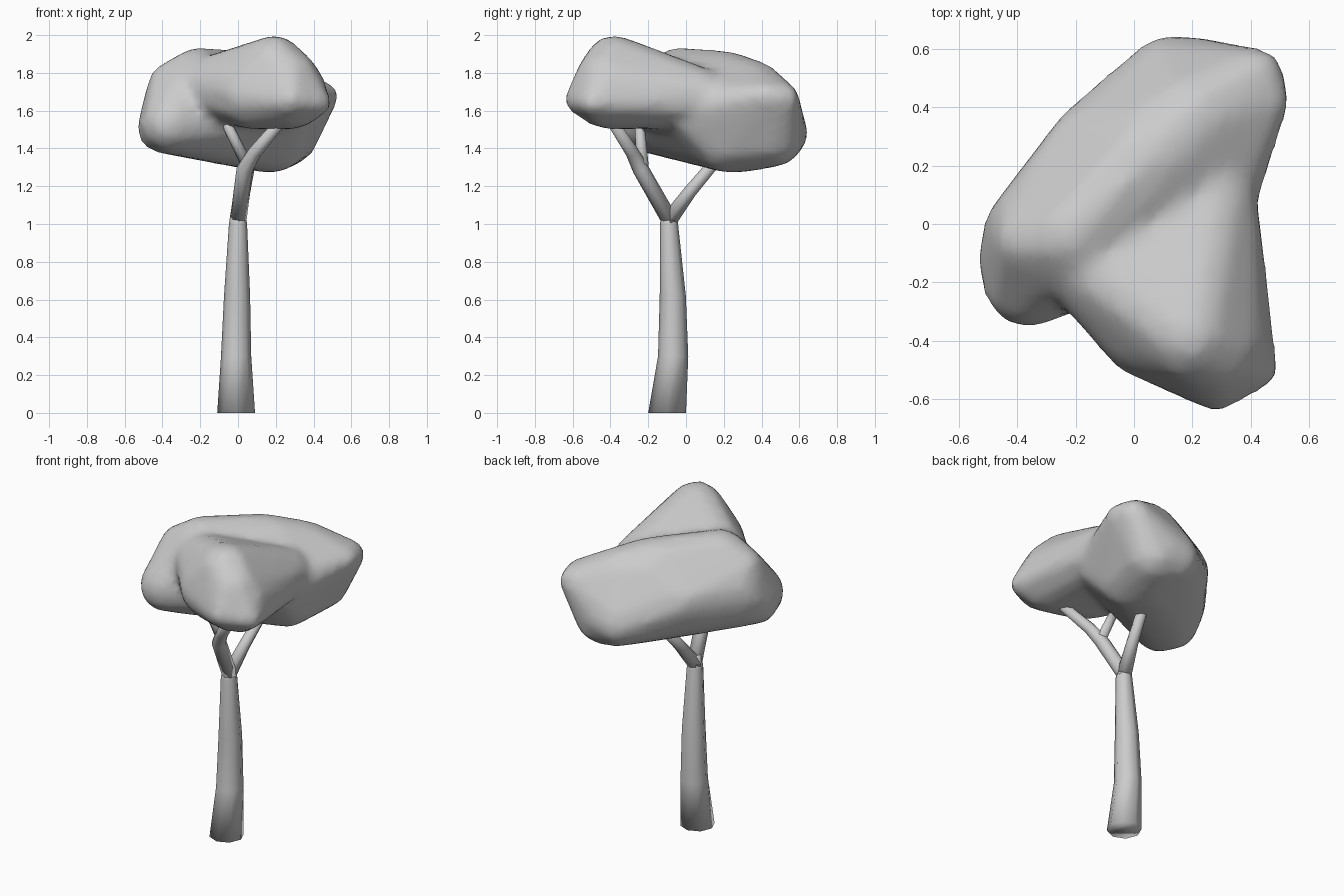
import bpy
import bmesh
from mathutils import Vector, Matrix

cube = bpy.data.objects.get("Cube")
if cube:
    bpy.data.objects.remove(cube, do_unlink=True)


def make_material(name, value):
    material = bpy.data.materials.new(name)
    material.use_nodes = True
    colour = (value, value, value, 1)
    material.diffuse_color = colour
    material.node_tree.nodes["Principled BSDF"].inputs["Base Color"].default_value = colour
    return material


light_grey = make_material("light_grey", 0.6)


def finish(name, bm):
    """Turn a bmesh into a smooth shaded object with the grey material."""
    bmesh.ops.recalc_face_normals(bm, faces=bm.faces)
    for face in bm.faces:
        face.smooth = True
    mesh = bpy.data.meshes.new(name)
    bm.to_mesh(mesh)
    bm.free()
    mesh.materials.append(light_grey)
    obj = bpy.data.objects.new(name, mesh)
    bpy.context.scene.collection.objects.link(obj)
    return obj


def tube(name, path, sides=8, level=False):
    """Tapered limb through (x, y, z, radius) points; level keeps rings flat."""
    bm = bmesh.new()
    centres = [Vector(p[:3]) for p in path]
    rings = []
    for i, (centre, point) in enumerate(zip(centres, path)):
        ahead = centres[min(i + 1, len(path) - 1)]
        behind = centres[max(i - 1, 0)]
        axis = Vector((0, 0, 1)) if level else (ahead - behind).normalized()
        turn = Vector((0, 0, 1)).rotation_difference(axis).to_matrix().to_4x4()
        matrix = Matrix.Translation(centre) @ turn
        ring = bmesh.ops.create_circle(bm, segments=sides, radius=point[3], matrix=matrix)
        rings.append(ring["verts"])
    for lower, upper in zip(rings, rings[1:]):
        for i in range(sides):
            j = (i + 1) % sides
            bm.faces.new((lower[i], lower[j], upper[j], upper[i]))
    bm.faces.new(rings[0])
    bm.faces.new(rings[-1])
    return finish(name, bm)


def clump_mesh(balls, swell=0.008):
    """Stretch a skin over several (x, y, z, radius) balls."""
    bm = bmesh.new()
    for x, y, z, radius in balls:
        bmesh.ops.create_icosphere(bm, subdivisions=2, radius=radius + swell,
                                   matrix=Matrix.Translation((x, y, z)))
    hull = bmesh.ops.convex_hull(bm, input=bm.verts)
    inner = {v for v in hull["geom_interior"] + hull["geom_unused"]
             if isinstance(v, bmesh.types.BMVert)}
    bmesh.ops.delete(bm, geom=list(inner), context="VERTS")
    bmesh.ops.recalc_face_normals(bm, faces=bm.faces)
    mesh = bpy.data.meshes.new("clump")
    bm.to_mesh(mesh)
    bm.free()
    return mesh


def foliage(name, clumps):
    """Fuse the clumps into one softly blended crown."""
    bm = bmesh.new()
    for balls in clumps:
        mesh = clump_mesh(balls)
        bm.from_mesh(mesh)
        bpy.data.meshes.remove(mesh)
    obj = finish(name, bm)
    remesh = obj.modifiers.new("fuse", "REMESH")
    remesh.mode = "VOXEL"
    remesh.voxel_size = 0.03
    remesh.use_smooth_shade = True
    relax = obj.modifiers.new("relax", "SMOOTH")
    relax.factor = 0.5
    relax.iterations = 4
    return obj


# Trunk and limbs
tube("trunk", [(-.01, -.1, 0, .1), (-.01, -.068, .3, .08), (-.005, -.07, .62, .069),
               (0, -.09, 1, .048), (0, -.09, 1.08, .036)], level=True)
tube("front_branch", [(0, -.08, 1.01, .044), (.035, -.24, 1.29, .043),
                      (.09, -.285, 1.38, .036), (.25, -.41, 1.57, .028)])
tube("front_twig", [(.05, -.23, 1.31, .032), (-.09, -.25, 1.59, .025)])
tube("back_branch", [(0, -.09, 1.02, .044), (.03, .02, 1.17, .035), (.07, .18, 1.36, .03)])

# Front clump, reaching back into the side and rear ones
front = [(.19, -.38, 1.84, .155), (.26, -.42, 1.77, .16), (.3, -.42, 1.68, .17),
         (.28, -.56, 1.66, .075), (.43, -.5, 1.64, .055), (.27, .08, 1.67, .15),
         (.06, -.35, 1.69, .18), (-.2, -.1, 1.72, .15)]
# Side clump
side = [(-.4, -.12, 1.51, .13), (-.36, -.2, 1.53, .15), (-.33, -.03, 1.6, .18),
        (-.21, -.04, 1.77, .16), (-.36, -.06, 1.74, .11)]
# Rear clump, sharing one long flank with the side clump
rear = [(.47, .42, 1.68, .055), (.25, .46, 1.47, .165), (.42, .51, 1.66, .085),
        (.13, .3, 1.48, .2), (.05, .22, 1.71, .2), (.2, .36, 1.71, .15),
        (.12, .5, 1.48, .14), (-.15, .14, 1.53, .18), (-.14, .25, 1.6, .16),
        (.23, .05, 1.6, .17), (.2, .2, 1.45, .17)]
foliage("foliage", [front, side + rear])
